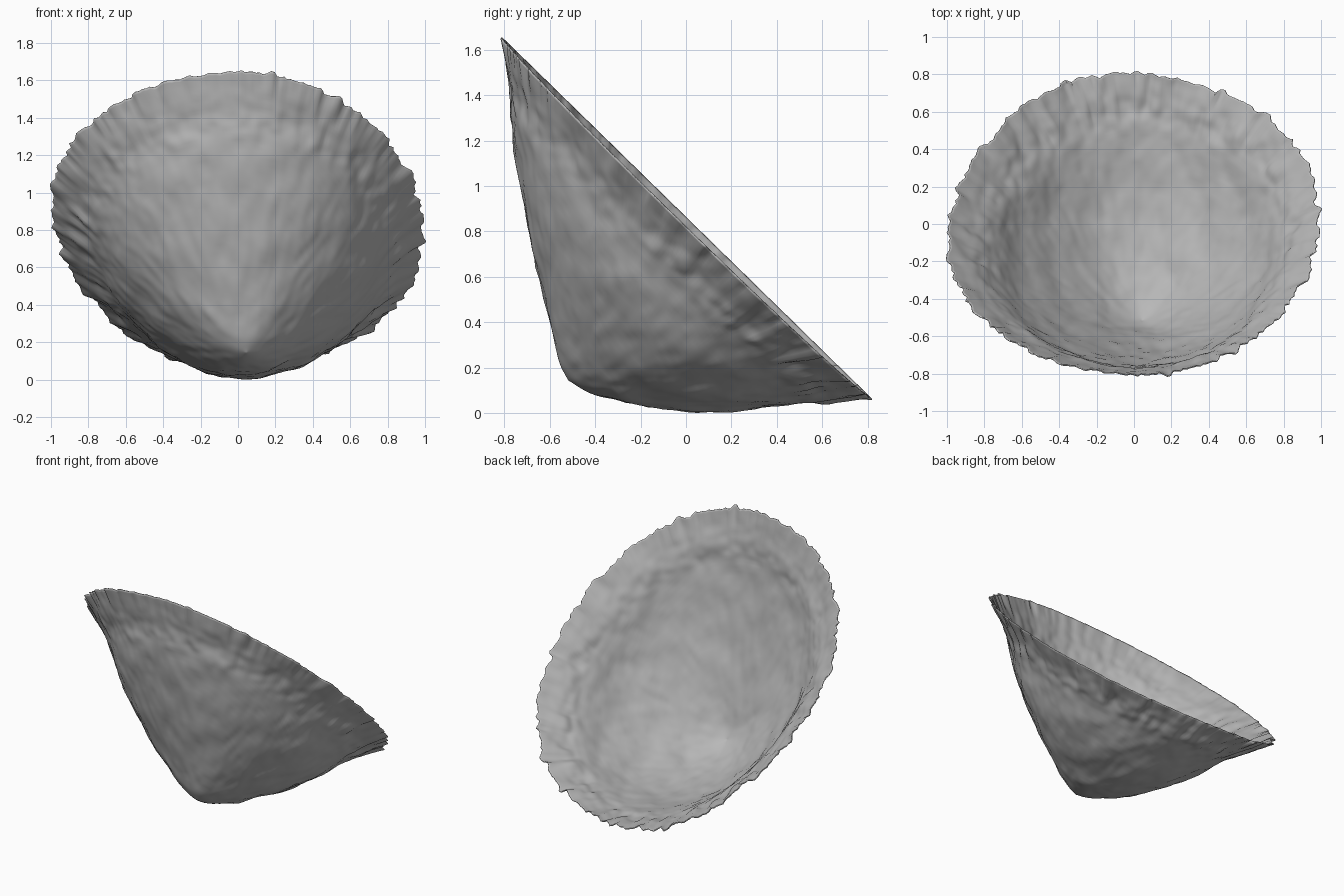
import bpy, bmesh, math
from mathutils import Vector, noise

cube = bpy.data.objects.get("Cube")
if cube:
    bpy.data.objects.remove(cube, do_unlink=True)

SEGMENTS, STEPS = 320, 7
RIM_NORMAL = Vector((0, .70, .714))
TIP = Vector((.045, -.52, .15))

# Ring stations from the tip to the rim: front y, z, back y, z and half width
STATIONS = [
    (-.52, .15, -.52, .15, 0), (-.56, .24, -.40, .085, .10),
    (-.61, .43, -.20, .035, .26), (-.68, .74, .05, .012, .465),
    (-.735, 1.04, .30, .025, .645), (-.765, 1.29, .50, .05, .755),
    (-.77, 1.40, .60, .053, .815), (-.79, 1.52, .70, .063, .89),
    (-.81, 1.655, .81, .073, .985),
]


def catmull(a, b, c, d, t):
    return .5 * (2 * b + (c - a) * t + (2 * a - 5 * b + 4 * c - d) * t * t
                 + (3 * b - a - 3 * c + d) * t ** 3)


def station(i):
    return STATIONS[min(max(i, 0), len(STATIONS) - 1)]


def profile(s):
    i = min(int(s), len(STATIONS) - 2)
    return [catmull(*p, s - i) for p in zip(*(station(i + k) for k in (-1, 0, 1, 2)))]


def around(angle, frequency, shift):
    return noise.noise(Vector((math.cos(angle) * frequency,
                               math.sin(angle) * frequency, shift)))


def smooth(x):
    x = min(max(x, 0), 1)
    return x * x * (3 - 2 * x)


def ring_points(s):
    fy, fz, by, bz, width = profile(s)
    front, back = Vector((0, fy, fz)), Vector((0, by, bz))
    mid, half = (front + back) / 2, (back - front) / 2
    grow = s / (len(STATIONS) - 1)
    mid.x = TIP.x * (1 - grow)
    edge = smooth((s - 6.8) / 1.2)
    for k in range(SEGMENTS):
        a = math.tau * k / SEGMENTS
        sin, cos = math.sin(a), math.cos(a)
        jag = 1 + edge * (.022 * around(a, 13, 3) + .026 * around(a, 27, 7))
        # Slightly skewed oval, dipping on the left side
        across = width * sin * (1.005 + .09 * sin * cos - .015 * cos)
        dip = RIM_NORMAL * .03 * max(sin, 0) * grow ** 2
        yield mid + (half * cos + Vector((across, 0, 0))) * jag - dip, a


# Tilted open cone with a flared lip, skinned ring by ring
bm = bmesh.new()
tip = bm.verts.new(TIP)
rings, relief = [], {}
for j in range(1, (len(STATIONS) - 1) * STEPS + 1):
    s = j / STEPS
    ring = []
    for point, angle in ring_points(s):
        v = bm.verts.new(point)
        ring.append(v)
        # Radial ripples on the lip, calmer at the front, fine texture everywhere
        lip = smooth((s - 4.6) / 2) * (.75 + .25 * math.cos(angle))
        ripple = lip * (.016 * around(angle, 9, s * .4) + .020 * around(angle, 17, s * .4))
        texture = .012 * noise.noise(point * 6) + .006 * noise.noise(point * 17)
        relief[v] = (ripple + texture * smooth(s / 2), smooth((s - 6) / 2))
    rings.append(ring)
for k in range(SEGMENTS):
    n = (k + 1) % SEGMENTS
    bm.faces.new((tip, rings[0][k], rings[0][n]))
    for inner, outer in zip(rings, rings[1:]):
        bm.faces.new((inner[k], outer[k], outer[n], inner[n]))
bmesh.ops.recalc_face_normals(bm, faces=bm.faces)
bm.normal_update()
if tip.normal.z > 0:
    bmesh.ops.reverse_faces(bm, faces=bm.faces)
    bm.normal_update()

# Raise the relief, keeping the rim itself even
for v, (height, flatten) in relief.items():
    push = v.normal - RIM_NORMAL * v.normal.dot(RIM_NORMAL) * flatten
    v.co += push * height
lowest = min(v.co.z for v in bm.verts)
bmesh.ops.translate(bm, verts=bm.verts, vec=(0, 0, -lowest))

mesh = bpy.data.meshes.new("shell")
bm.to_mesh(mesh)
bm.free()
shell = bpy.data.objects.new("shell", mesh)
bpy.context.collection.objects.link(shell)

# Thin wall
wall = shell.modifiers.new("wall", "SOLIDIFY")
wall.thickness = .006
wall.offset = -1

# Plain grey material
grey = bpy.data.materials.new("shell grey")
grey.use_nodes = True
colour = (.48, .48, .48, 1)
grey.diffuse_color = colour
grey.node_tree.nodes["Principled BSDF"].inputs["Base Color"].default_value = colour
mesh.materials.append(grey)

bpy.context.view_layer.objects.active = shell
shell.select_set(True)
bpy.ops.object.shade_smooth_by_angle(angle=math.radians(60))
